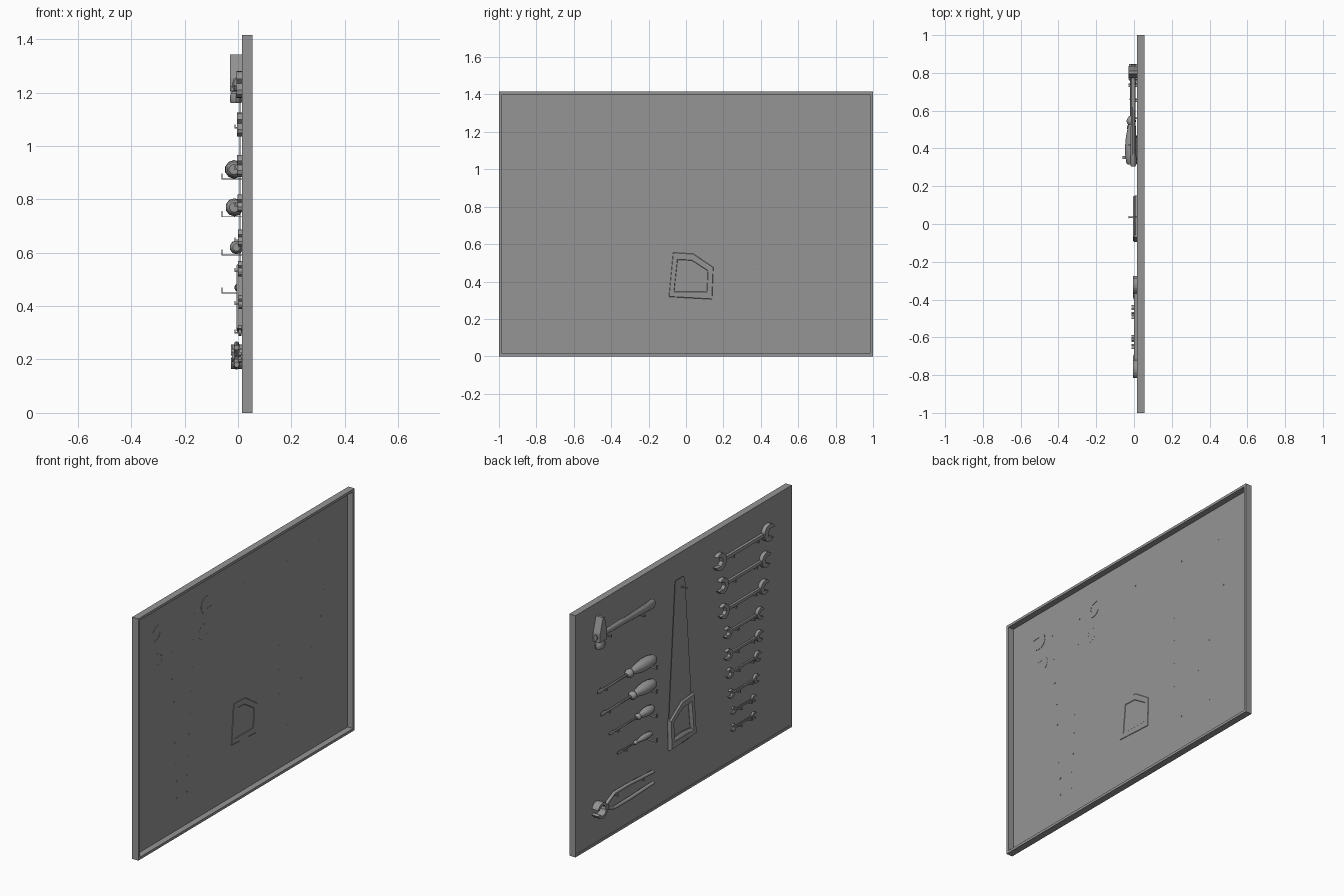
import bpy, bmesh
from math import sin, cos, pi, radians
from mathutils import Vector

cube = bpy.data.objects.get("Cube")
if cube:
    bpy.data.objects.remove(cube, do_unlink=True)

grey = bpy.data.materials.new("plain grey")
grey.use_nodes = True
grey.diffuse_color = (0.3, 0.3, 0.3, 1)
grey.node_tree.nodes["Principled BSDF"].inputs["Base Color"].default_value = (0.3, 0.3, 0.3, 1)


def finish(bm, name, smooth=False):
    bmesh.ops.recalc_face_normals(bm, faces=bm.faces[:])
    mesh = bpy.data.meshes.new(name)
    bm.to_mesh(mesh)
    bm.free()
    mesh.materials.append(grey)
    obj = bpy.data.objects.new(name, mesh)
    bpy.context.collection.objects.link(obj)
    if smooth:
        bpy.ops.object.select_all(action='DESELECT')
        obj.select_set(True)
        bpy.context.view_layer.objects.active = obj
        bpy.ops.object.shade_smooth_by_angle(angle=radians(40))
    return obj


def add_prism(bm, outline, x0, x1):
    """Extrude a (y, z) outline along x."""
    a = [bm.verts.new((x0, y, z)) for y, z in outline]
    b = [bm.verts.new((x1, y, z)) for y, z in outline]
    n = len(a)
    bm.faces.new(a)
    bm.faces.new(b[::-1])
    for i in range(n):
        bm.faces.new((a[i], a[(i + 1) % n], b[(i + 1) % n], b[i]))


def add_box(bm, x0, x1, y0, y1, z0, z1):
    add_prism(bm, [(y0, z0), (y1, z0), (y1, z1), (y0, z1)], x0, x1)


def prism(name, outline, x0, x1, bevel=0):
    bm = bmesh.new()
    add_prism(bm, outline, x0, x1)
    obj = finish(bm, name)
    if bevel:
        mod = obj.modifiers.new("bevel", 'BEVEL')
        mod.width, mod.segments = bevel, 2
    return obj


def add_loft(bm, sections, cx, other, axis='y', n=12):
    """Rings of (position, x radius, second radius) along y or z."""
    rings = []
    for t, rx, r in sections:
        ring = []
        for i in range(n):
            a = 2 * pi * (i + 0.5) / n
            x, s = cx + rx * cos(a), other + r * sin(a)
            ring.append(bm.verts.new((x, t, s) if axis == 'y' else (x, s, t)))
        rings.append(ring)
    bm.faces.new(rings[0])
    bm.faces.new(rings[-1][::-1])
    for p, q in zip(rings, rings[1:]):
        for i in range(n):
            j = (i + 1) % n
            bm.faces.new((p[i], p[j], q[j], q[i]))


def loft(name, *args, **kw):
    bm = bmesh.new()
    add_loft(bm, *args, **kw)
    return finish(bm, name, True)


def tube(name, points, radius):
    curve = bpy.data.curves.new(name, 'CURVE')
    curve.dimensions = '3D'
    curve.bevel_depth, curve.bevel_resolution = radius, 2
    curve.use_fill_caps = True
    spline = curve.splines.new('POLY')
    spline.points.add(len(points) - 1)
    for p, co in zip(spline.points, points):
        p.co = (*co, 1)
    curve.materials.append(grey)
    obj = bpy.data.objects.new(name, curve)
    bpy.context.collection.objects.link(obj)


def peg(name, y, z, reach, lip=0.012):
    """Small L-shaped holder standing out of the panel."""
    bm = bmesh.new()
    add_box(bm, reach, 0.021, y - 0.004, y + 0.004, z - 0.003, z + 0.003)
    add_box(bm, reach - 0.003, reach, y - 0.004, y + 0.004, z - 0.003, z + lip)
    finish(bm, name)


# Board: thin panel held in a frame that is open at the back
TOP = 1.415
prism("panel", [(-0.99, 0.01), (0.99, 0.01), (0.99, TOP - 0.01), (-0.99, TOP - 0.01)], 0.0175, 0.0195)
bm = bmesh.new()
for y in (-1, 0.985):
    add_box(bm, 0.015, 0.055, y, y + 0.015, 0, TOP)
for z in (0, TOP - 0.015):
    add_box(bm, 0.015, 0.055, -0.985, 0.985, z, z + 0.015)
finish(bm, "frame")


# Wrenches: open jaw at both ends, shrinking down the board
def jaw(cy, cz, r, turn):
    pts = [(r * cos(radians(a)), r * sin(radians(a))) for a in range(32, 329, 16)]
    pts += [(-0.1 * r, -0.46 * r), (-0.36 * r, 0), (-0.1 * r, 0.46 * r)]
    c, s = cos(turn), sin(turn)
    return [(cy + c * y - s * z, cz + s * y + c * z) for y, z in pts]


wrenches = [(1.23, 0.225), (1.08, 0.2), (0.925, 0.187), (0.785, 0.15), (0.655, 0.145),
            (0.54, 0.13), (0.415, 0.116), (0.308, 0.094), (0.208, 0.094)]
for i, (z, half) in enumerate(wrenches):
    mid, r = -0.545, 0.05 * half / 0.225
    thick = 0.06 * half
    bm = bmesh.new()
    for side in (1, -1):
        turn = radians(15) + (0 if side > 0 else pi)
        add_prism(bm, jaw(mid + side * half, z, r, turn), 0.008 - thick, 0.008 + thick)
    w, reach = 0.2 * r, half - 0.6 * r
    add_box(bm, 0.008 - 0.6 * thick, 0.008 + 0.6 * thick, mid - reach, mid + reach, z - w, z + w)
    finish(bm, f"wrench_{i + 1}")
    for side in (1, -1):
        peg(f"wrench_peg_{i + 1}", mid + side * half * 0.5, z - w - 0.003, -0.01)

# Screwdrivers: (height, handle radius, collar position, tip position)
drivers = [(0.912, 0.035, 0.56, 0.84), (0.77, 0.034, 0.525, 0.81),
           (0.62, 0.026, 0.46, 0.72), (0.47, 0.017, 0.47, 0.63)]
for i, (z, r, collar, tip) in enumerate(drivers):
    butt, cx = 0.315, 0.0205 - r
    size = collar - butt
    shape = [(0, .55), (.04, .8), (.2, .96), (.38, 1), (.6, .85), (.8, .55), (.86, .48),
             (.9, .7), (.95, .75), (1, .6), (1.05, .3)]
    loft(f"screwdriver_handle_{i + 1}", [(butt + t * size, k * r, k * r) for t, k in shape], cx, z, n=10)
    s = 0.17 * r + 0.002
    loft(f"screwdriver_shaft_{i + 1}", [(collar, s, s), (tip - 0.05, s, s), (tip - 0.03, s, 1.9 * s),
                                       (tip, 0.3 * s, 1.4 * s)], cx, z, n=8)
    bm = bmesh.new()
    low = z - 0.85 * r - 0.005
    add_box(bm, -0.058, 0.02, butt + 0.03, butt + 0.045, low - 0.003, low)
    add_box(bm, -0.061, -0.058, butt + 0.03, butt + 0.045, low - 0.003, low + 0.02)
    finish(bm, f"screwdriver_hook_{i + 1}")
    peg(f"screwdriver_peg_{i + 1}", tip - 0.07, z - s - 0.003, cx - 0.012)

# Hammer: oval handle, round striking face, wedge-shaped peen
loft("hammer_handle", [(0.305, .012, .022), (0.315, .017, .028), (0.4, .016, .026), (0.55, .013, .02),
                       (0.7, .012, .017), (0.845, .011, .016)], -0.004, 1.23)
loft("hammer_face", [(1.16, .02, .032), (1.166, .023, .036), (1.19, .023, .036), (1.2, .018, .027),
                     (1.215, .019, .029)], -0.0075, 0.805, axis='z', n=10)
prism("hammer_peen", [(0.773, 1.205), (0.837, 1.205), (0.837, 1.255), (0.81, 1.342), (0.795, 1.342),
                      (0.773, 1.255)], -0.03, 0.015)
for y in (0.73, 0.42):
    peg("hammer_peg", y, 1.20, -0.026)

# Handsaw: tapering blade hanging from a nail, closed handle
prism("saw_blade", [(-0.06, 0.53), (0.15, 0.48), (0.09, 1.272), (0.01, 1.272), (-0.002, 1.23)], 0.006, 0.009)
loft("saw_nail_head", [(1.215, .002, .008), (1.223, .002, .008)], -0.027, 0.035, axis='z')
peg("saw_nail", 0.035, 1.22, -0.027, 0.006)
outer = [(-0.095, 0.315), (-0.072, 0.56), (0.04, 0.553), (0.15, 0.478), (0.143, 0.3)]
inner = [(-0.06, 0.35), (-0.042, 0.512), (0.03, 0.508), (0.113, 0.455), (0.108, 0.35)]
bm = bmesh.new()
layers = []
for x, k in ((-0.006, 0.15), (0.002, 0), (0.015, 0), (0.022, 0.15)):
    # outer and inner loops close in on each other to chamfer the edges
    o = [Vector(p).lerp(Vector(q), k) for p, q in zip(outer, inner)]
    n = [Vector(q).lerp(Vector(p), k) for p, q in zip(outer, inner)]
    layers.append([[bm.verts.new((x, *p)) for p in loop] for loop in (o, n)])
for i in range(5):
    j = (i + 1) % 5
    for loop in (0, 1):
        for a, b in zip(layers, layers[1:]):
            bm.faces.new((a[loop][i], a[loop][j], b[loop][j], b[loop][i]))
    for a in (layers[0], layers[-1]):
        bm.faces.new((a[0][i], a[0][j], a[1][j], a[1][i]))
finish(bm, "saw_handle")
loft("saw_grip", [(-0.075, .012, .022), (-0.02, .013, .03), (0.03, .0135, .033), (0.08, .013, .03),
                  (0.125, .012, .024)], 0.0075, 0.334)

# Pincers: two curved jaws, a pivot and two bowed handles
for name, start in (("pincer_upper_jaw", 20), ("pincer_lower_jaw", 185)):
    angles = [radians(start + 15 * k) for k in range(11)]
    arc = [(0.805 + 0.046 * cos(a), 0.21 + 0.046 * sin(a)) for a in angles]
    arc += [(0.805 + 0.03 * cos(a), 0.21 + 0.03 * sin(a)) for a in reversed(angles)]
    prism(name, arc, -0.026, 0.016)
pivot = [(0.76 + 0.018 * cos(k * pi / 6), 0.21 + 0.018 * sin(k * pi / 6)) for k in range(12)]
prism("pincer_pivot", pivot, -0.022, 0.012)
tube("pincer_upper_handle", [(-0.005, 0.77, 0.19), (-0.005, 0.73, 0.23), (-0.005, 0.67, 0.258),
                             (-0.005, 0.55, 0.258), (-0.005, 0.31, 0.245)], 0.01)
tube("pincer_lower_handle", [(-0.005, 0.77, 0.23), (-0.005, 0.73, 0.19), (-0.005, 0.67, 0.172),
                             (-0.005, 0.55, 0.172), (-0.005, 0.31, 0.18)], 0.01)
for y in (0.66, 0.42):
    peg("pincer_peg", y, 0.24, -0.02)
